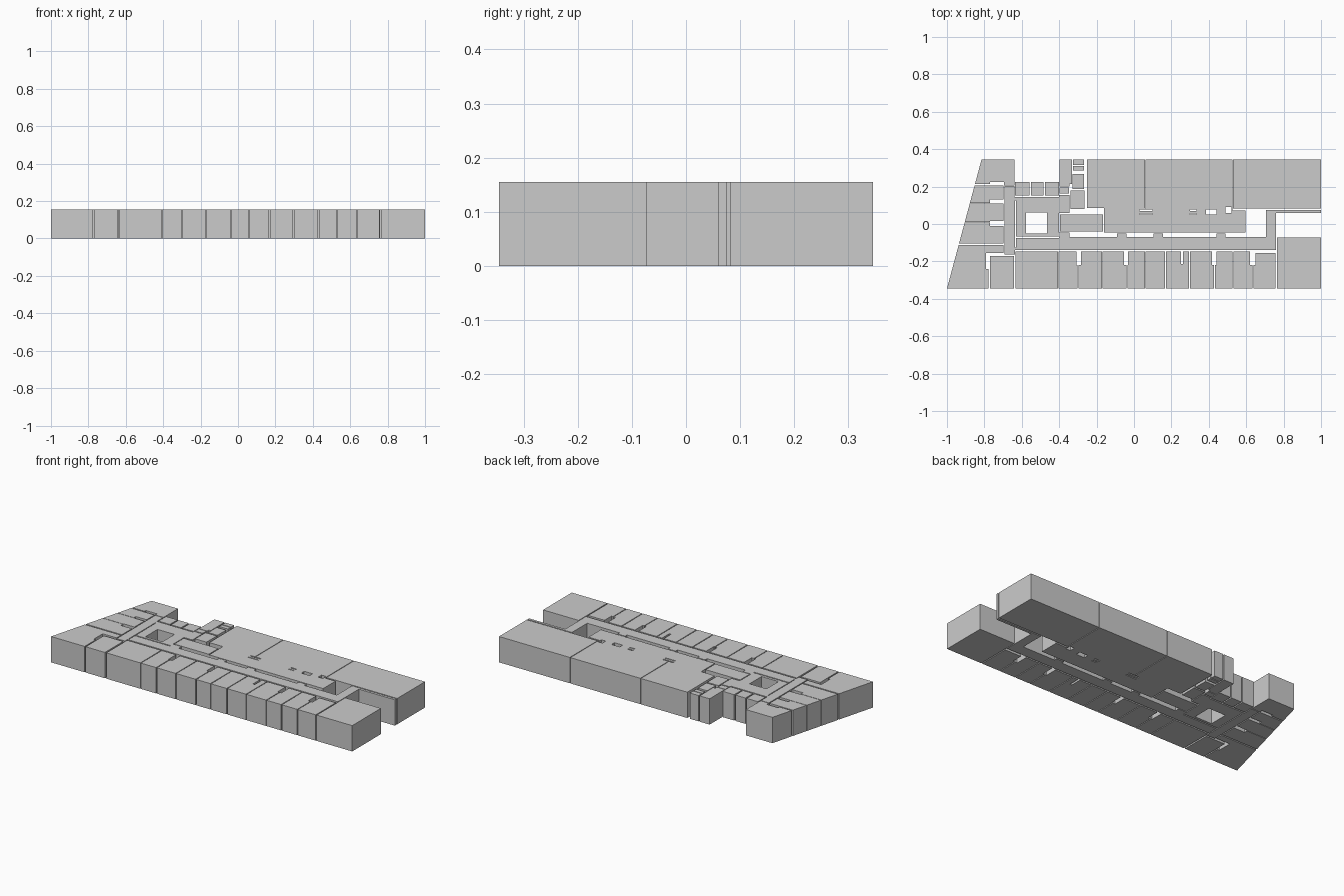
import bpy

H = 0.155    # storey height
W = 0.004    # half the wall gap between rooms


def rect(x0, y0, x1, y1):
    return [(x0, y0), (x1, y0), (x1, y1), (x0, y1)]


def prism(name, outline, holes=()):
    """Extruded floor-plan outline with optional holes, as a mesh."""
    cu = bpy.data.curves.new(name, 'CURVE')
    cu.dimensions = '2D'
    cu.fill_mode = 'BOTH'
    cu.extrude = H / 2
    for loop in (outline, *holes):
        sp = cu.splines.new('POLY')
        sp.points.add(len(loop) - 1)
        for p, (x, y) in zip(sp.points, loop):
            p.co = (x, y, 0, 1)
        sp.use_cyclic_u = True
        sp.use_smooth = False
    ob = bpy.data.objects.new(name, cu)
    ob.location.z = H / 2
    bpy.context.collection.objects.link(ob)
    bpy.ops.object.select_all(action='DESELECT')
    ob.select_set(True)
    bpy.context.view_layer.objects.active = ob
    bpy.ops.object.convert(target='MESH')
    return ob


def box(name, x0, y0, x1, y1):
    return prism(name, rect(x0, y0, x1, y1))


def slant(y):
    """x of the slanted west facade at a given y."""
    return -1 + (y + 0.345) * 0.185 / 0.69


# West wing rooms along the slanted facade
prism("west_room_north", [(slant(.345), .345), (-.64, .345), (-.64, .207), (-.695, .207),
                          (-.695, .225), (-.77, .225), (-.77, .213), (slant(.213), .213)])
rooms = [(.205, .112, .205, .130), (.109, .012, .109, .015), (.009, -.105, -.01, -.105)]
for i, (t, b, tn, bn) in enumerate(rooms):
    prism(f"west_room_{i + 1}", [(slant(t), t), (-.77, t), (-.77, tn), (-.698, tn), (-.698, bn),
                                 (-.77, bn), (-.77, b), (slant(b), b)])
prism("west_room_south", [(slant(-.113), -.113), (-.698, -.113), (-.698, -.155), (-.79, -.155),
                          (-.79, -.24), (-.777, -.24), (-.777, -.345), (-1, -.345)])
box("southwest_room", -.77, -.345, -.642, -.172)

# Corridors: west hall, courtyard ring, long south hall, east link
prism("main_corridor", [
    (-.692, .203), (-.64, .203), (-.64, .145), (-.4, .145), (-.4, .155), (-.345, .155),
    (-.345, .06), (-.4, .06), (-.4, -.045), (-.345, -.045), (-.345, -.07),
    (-.09, -.07), (-.09, -.052), (-.04, -.052), (-.04, -.07),
    (.105, -.07), (.105, -.052), (.155, -.052), (.155, -.07),
    (.44, -.07), (.44, -.052), (.49, -.052), (.49, -.07),
    (.705, -.07), (.705, .075), (1, .075), (1, .06), (.76, .06), (.76, -.138),
    (-.637, -.138), (-.637, -.162), (-.692, -.162)],
    [rect(-.578, -.052, -.465, .062),      # courtyard
     rect(-.637, -.125, -.632, .125),      # ring walls
     rect(-.632, -.075, -.4, -.068)])

# South row of rooms with entrance niches
divs = [-.635, -.405, -.3, -.17, -.038, .06, .168, .297, .43, .53, .637, .76]
niche_right = {-.3: .015, -.038: .004, .43: .010, .637: .010}
niche_left = {-.3: .006, -.038: .014, .43: .010, .637: .014}
for i, (a, b) in enumerate(zip(divs, divs[1:])):
    top = -.155 if b == .76 else -.147
    na, nb = niche_right.get(a, 0), niche_left.get(b, 0)
    x0, x1 = a + W * .6, b - W * .6
    pts = [(x0, -.345), (x1, -.345)]
    pts += [(x1, -.22), (x1 - nb, -.22), (x1 - nb, top)] if nb else [(x1, top)]
    if a == .168:
        pts += [(.262, top), (.262, -.215), (.25, -.215), (.25, top)]
    pts += [(x0 + na, top), (x0 + na, -.22), (x0, -.22)] if na else [(x0, top)]
    prism(f"south_room_{i + 1}", pts)
box("southeast_room", .764, -.345, 1, -.073)

# Large north halls joined to the central block
prism("north_halls", [
    (-.25, .345), (.058, .345), (.058, .085), (.062, .085), (.062, .345), (.526, .345),
    (.526, .072), (.597, .072), (.597, -.045), (-.16, -.045), (-.16, .085), (-.25, .085)],
    [rect(.03, .07, .1, .078), rect(.03, .05, .1, .056),
     rect(.3, .07, .335, .078), rect(.3, .05, .335, .056),
     rect(.385, .05, .44, .078), rect(.49, .06, .52, .092)])
box("northeast_hall", .53, .082, 1, .345)

# Service rooms north of the courtyard
for i, (a, b) in enumerate([(-.635, -.56), (-.552, -.485), (-.477, -.402)]):
    prism(f"service_room_{i + 1}", rect(a, .153, b, .225))
prism("stair_lobby", [(-.398, .345), (-.332, .345), (-.332, .215), (-.345, .215), (-.345, .2),
                      (-.398, .2)])
box("lift_lobby", -.398, .162, -.348, .196)
box("store_north", -.325, .315, -.267, .345)
box("store_middle", -.325, .285, -.267, .31)
box("store_south", -.328, .187, -.267, .268)
box("store_lobby", -.34, .08, -.265, .178)
box("central_room", -.395, -.04, -.166, .05)
